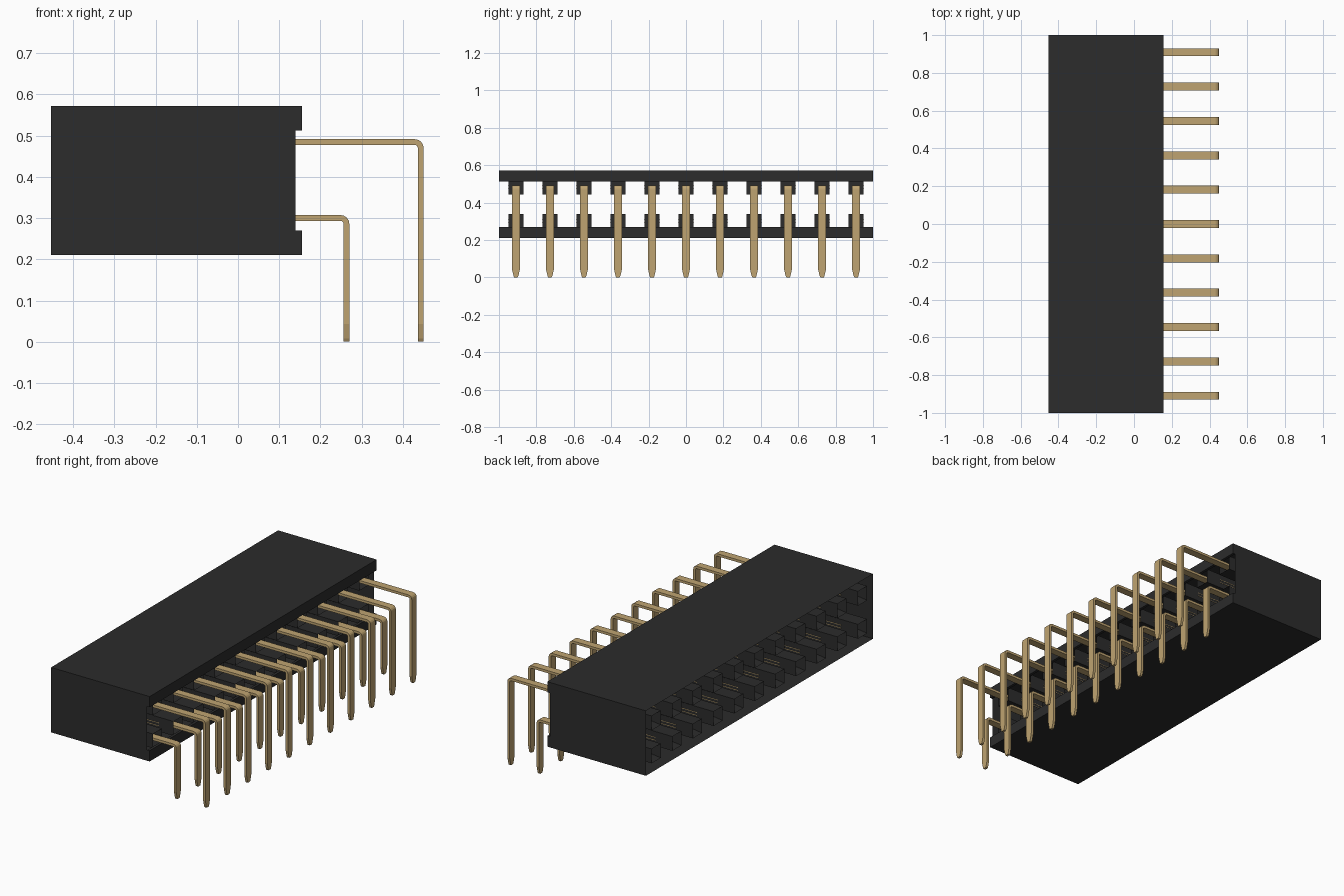
import bpy, bmesh, math

cube = bpy.data.objects.get("Cube")
if cube:
    bpy.data.objects.remove(cube, do_unlink=True)


def material(name, color, rough):
    m = bpy.data.materials.new(name)
    m.use_nodes = True
    m.diffuse_color = color
    node = m.node_tree.nodes["Principled BSDF"]
    node.inputs["Base Color"].default_value = color
    node.inputs["Roughness"].default_value = rough
    return m


BLACK = material("black plastic", (0.025, 0.025, 0.025, 1), 0.7)
GOLD = material("gold metal", (0.52, 0.37, 0.165, 1), 0.5)

COLUMNS = 11
PITCH = 2 / COLUMNS
LOW, HIGH = 0.30, 0.484          # heights of the two contact rows
BACK, RECESS, LIP = -0.453, 0.14, 0.155


def finish(bm, name, mat):
    mesh = bpy.data.meshes.new(name)
    bm.to_mesh(mesh)
    bm.free()
    mesh.materials.append(mat)
    obj = bpy.data.objects.new(name, mesh)
    bpy.context.collection.objects.link(obj)
    return obj


def bridge(bm, a, b):
    for i in range(len(a)):
        j = (i + 1) % len(a)
        bm.faces.new((a[i], a[j], b[j], b[i]))


def square(bm, x, y, z, half):
    return [bm.verts.new((x, y + sy * half, z + sz * half))
            for sy, sz in ((-1, -1), (1, -1), (1, 1), (-1, 1))]


# Housing: thin shell, open on the mating side and in the recess
profile = [(BACK, 0.21), (LIP, 0.21), (LIP, 0.27), (RECESS, 0.27),
           (RECESS, 0.512), (LIP, 0.512), (LIP, 0.572), (BACK, 0.572)]
bm = bmesh.new()
ends = [[bm.verts.new((x, y, z)) for x, z in profile] for y in (-1, 1)]
bm.faces.new(ends[0])
bm.faces.new(list(reversed(ends[1])))
for i in range(len(profile)):
    j = (i + 1) % len(profile)
    if profile[i][0] == profile[j][0] and profile[i][0] != LIP:
        continue
    bm.faces.new((ends[0][j], ends[0][i], ends[1][i], ends[1][j]))
finish(bm, "housing", BLACK)


# Square socket tube with a funnel mouth and an inner wall
def socket(name, y, z):
    bm = bmesh.new()
    mouth = square(bm, BACK, y, z, 0.04)
    rear = square(bm, RECESS, y, z, 0.04)
    throat = square(bm, BACK + 0.04, y, z, 0.025)
    floor = square(bm, 0.0, y, z, 0.025)
    wall = square(bm, 0.05, y, z, 0.04)
    bridge(bm, mouth, rear)
    bridge(bm, throat, mouth)
    bridge(bm, floor, throat)
    bm.faces.new(floor)
    bm.faces.new(list(reversed(wall)))
    finish(bm, name, BLACK)


# Slim contact edges showing along the tube sides
def contact(name, y, z):
    bm = bmesh.new()
    for side in (-1, 1):
        for dz in (-0.008, 0.008):
            made = bmesh.ops.create_cube(bm, size=1)["verts"]
            bmesh.ops.scale(bm, vec=(0.4, 0.003, 0.003), verts=made)
            bmesh.ops.translate(bm, vec=(-0.15, y + side * 0.04, z + dz), verts=made)
    finish(bm, name, GOLD)


# Flat pin: runs out, bends down, and tapers at the tip
def pin(name, y, z, x_out):
    t, w, r = 0.007, 0.021, 0.014
    cx, cz = x_out - r, z - r
    path = [(0.0, z, 0.0, w)]
    for k in range(5):
        a = math.pi / 2 * k / 4
        path.append((cx + r * math.sin(a), cz + r * math.cos(a), a, w))
    path += [(x_out, 0.043, math.pi / 2, w), (x_out, 0.008, math.pi / 2, 0.013),
             (x_out, 0.0, math.pi / 2, 0.009)]
    bm = bmesh.new()
    rings = []
    for x, h, a, half in path:
        nx, nz = math.sin(a) * t, math.cos(a) * t
        rings.append([bm.verts.new((x + s * nx, y + q * half, h + s * nz))
                      for q, s in ((-1, -1), (1, -1), (1, 1), (-1, 1))])
    for a, b in zip(rings, rings[1:]):
        bridge(bm, a, b)
    bm.faces.new(rings[0])
    bm.faces.new(rings[-1])
    bmesh.ops.recalc_face_normals(bm, faces=bm.faces)
    finish(bm, name, GOLD)


for c in range(COLUMNS):
    y = (c - (COLUMNS - 1) / 2) * PITCH
    for row, z, x_out in (("lower", LOW, 0.263), ("upper", HIGH, 0.443)):
        socket(f"{row}_socket_{c + 1}", y, z)
        contact(f"{row}_contact_{c + 1}", y, z)
        pin(f"{row}_pin_{c + 1}", y, z, x_out)
